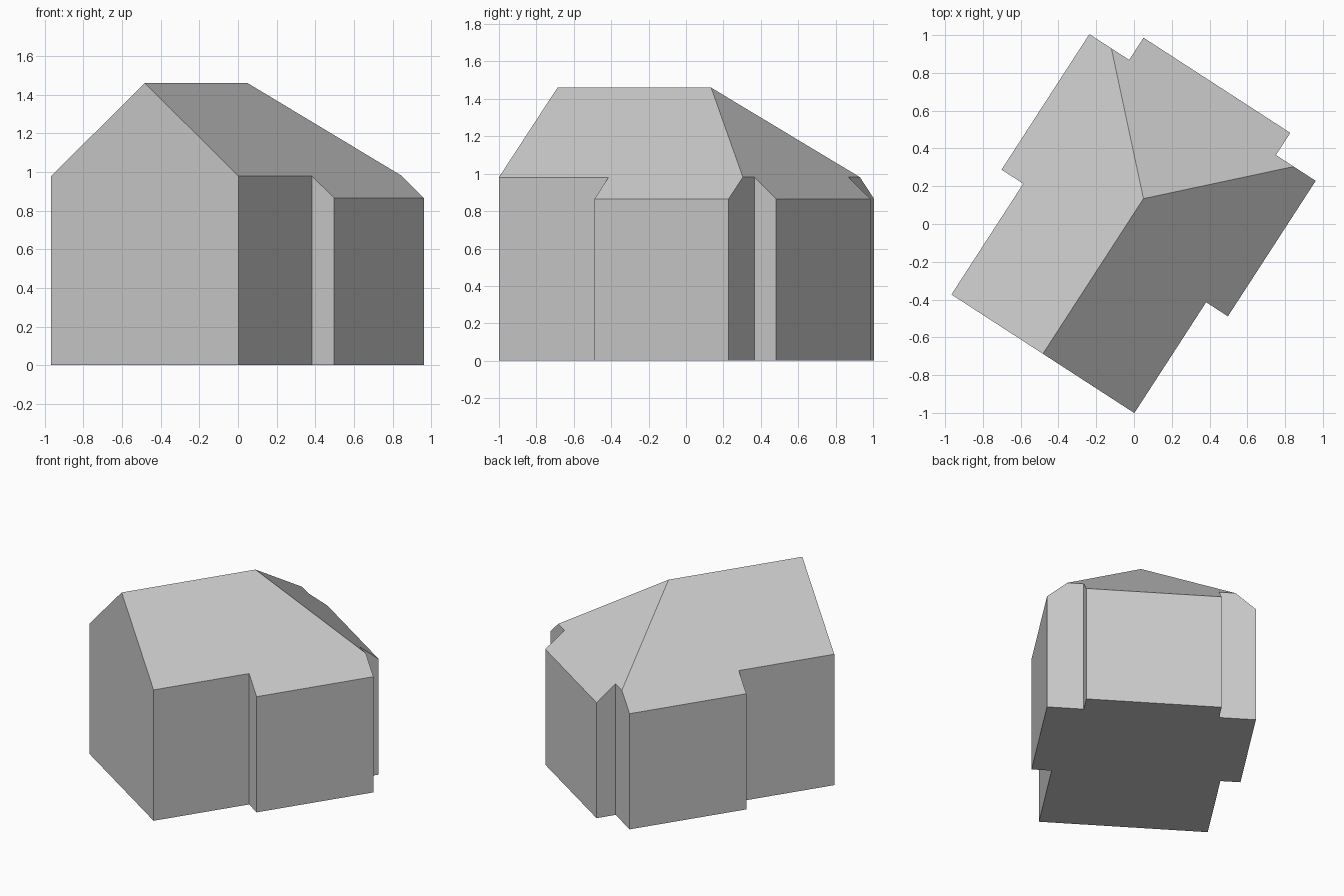
import bpy, bmesh, math
from mathutils import Matrix

cube = bpy.data.objects.get("Cube")
if cube:
    bpy.data.objects.remove(cube, do_unlink=True)

RIDGE_Z, SLOPE, APEX_Y = 1.46, 0.832, 0.14
FRONT_Y, STEP_Y, BACK_Y, BAY_Y = -0.839, -0.14, 0.715, 0.855
HALF, WIDE, BAY = 0.577, 0.714, 0.463


def roof_z(x, y):
    """Equal-pitch roof: front gable, hipped back."""
    return RIDGE_Z - SLOPE * max(abs(x), y - APEX_Y)


# Right half of the footprint from front ridge to back bay, then mirrored
half = [(HALF, FRONT_Y), (HALF, STEP_Y), (WIDE, STEP_Y), (WIDE, BACK_Y),
        (BACK_Y - APEX_Y, BACK_Y), (BAY, BACK_Y), (BAY, BAY_Y)]
outline = [(0, FRONT_Y)] + half + [(-x, y) for x, y in reversed(half)]

bm = bmesh.new()
base = [bm.verts.new((x, y, 0)) for x, y in outline]
top = [bm.verts.new((x, y, roof_z(x, y))) for x, y in outline]
apex = bm.verts.new((0, APEX_Y, RIDGE_Z))
count = len(outline)

# Floor and walls
bm.faces.new(base[::-1])
for i in range(count):
    j = (i + 1) % count
    bm.faces.new((base[i], base[j], top[j], top[i]))

# Roof: right slope, back hip, left slope
bm.faces.new(top[0:6] + [apex])
bm.faces.new(top[5:11] + [apex])
bm.faces.new(top[10:] + [top[0], apex])

# Merge the coplanar wall pieces and turn the house in plan
bmesh.ops.recalc_face_normals(bm, faces=bm.faces)
bmesh.ops.dissolve_limit(bm, angle_limit=math.radians(1),
                         verts=bm.verts, edges=bm.edges)
turn = Matrix.Rotation(math.radians(-32.95), 4, 'Z')
bm.transform(turn @ Matrix.Translation((-0.031, 0, 0)))

mesh = bpy.data.meshes.new("house")
bm.to_mesh(mesh)
bm.free()
house = bpy.data.objects.new("house", mesh)
bpy.context.collection.objects.link(house)

# Plain grey over the whole building
grey = bpy.data.materials.new("light_grey")
grey.use_nodes = True
colour = (0.6, 0.6, 0.6, 1)
grey.diffuse_color = colour
grey.node_tree.nodes["Principled BSDF"].inputs["Base Color"].default_value = colour
mesh.materials.append(grey)
